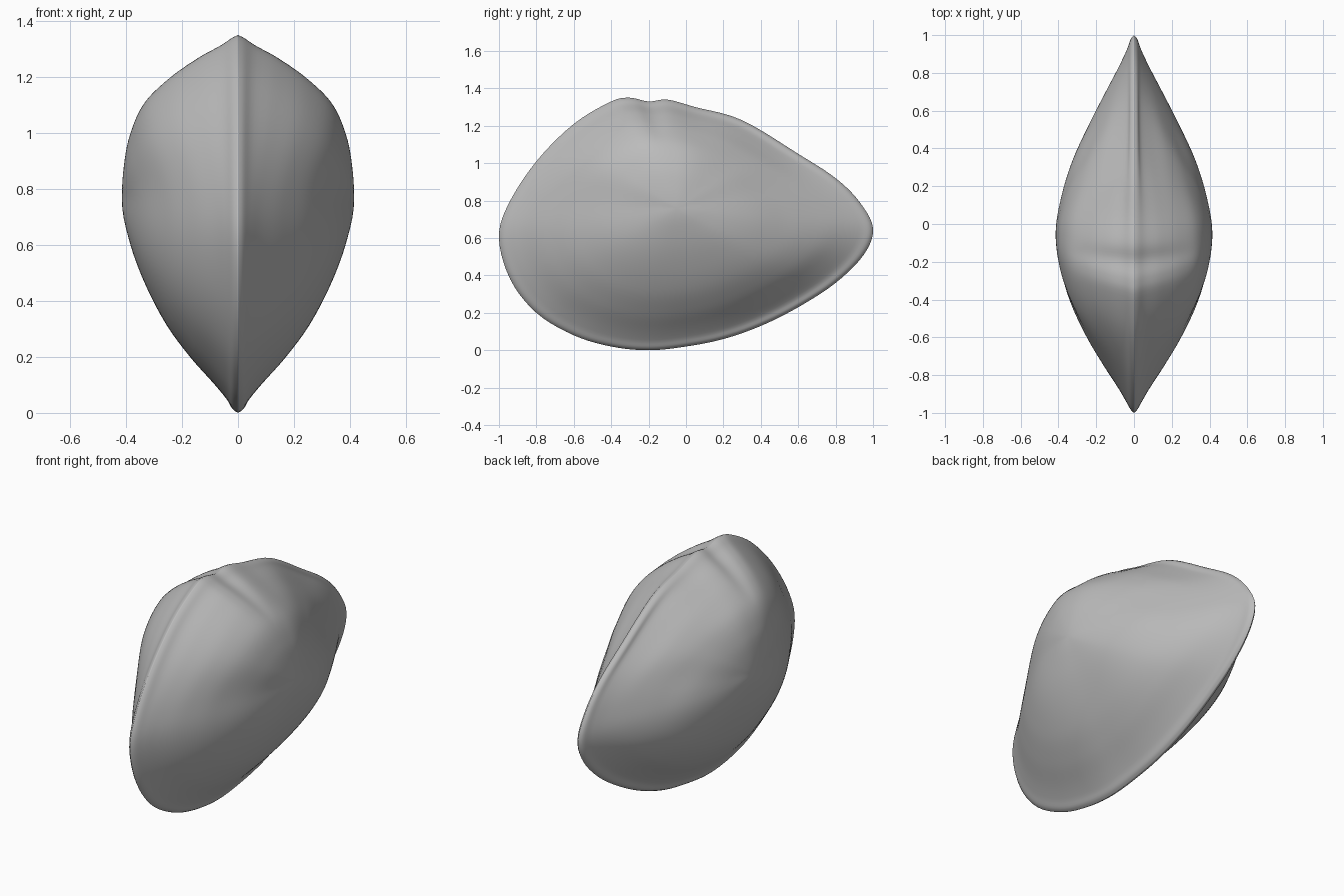
import bpy, bmesh, math

cube = bpy.data.objects.get("Cube")
if cube:
    bpy.data.objects.remove(cube, do_unlink=True)

mat = bpy.data.materials.new("shell grey")
mat.use_nodes = True
GREY = (0.5, 0.5, 0.5, 1)
mat.diffuse_color = GREY
mat.node_tree.nodes["Principled BSDF"].inputs["Base Color"].default_value = GREY

# Side outline of the shell as (y, z), from the beak round the back
OUTLINE = [(-.3, 1.35), (-.2, 1.33), (-.1, 1.34), (.05, 1.3), (.3, 1.23), (.6, 1.05),
           (.8, .92), (.93, .79), (1, .65), (.95, .51), (.8, .36), (.6, .23), (.4, .13),
           (.2, .06), (0, .02), (-.2, 0), (-.4, .02), (-.6, .08), (-.8, .2), (-.94, .38),
           (-1, .6), (-.95, .78), (-.8, 1.01), (-.6, 1.21), (-.4, 1.33)]
CENTRE_Y, CENTRE_Z, BULGE = -.05, .76, .415

# Half thickness at growing distances from the rim, in eight directions
STEPS = [0, .015, .06, .13, .25, .4, .6, .8, 1]
PROFILES = [
    [0, .015, .033, .065, .127, .207, .31, .38, BULGE],   # back
    [0, .018, .034, .085, .18, .267, .347, .395, BULGE],  # back top
    [0, .02, .06, .135, .237, .33, .385, .408, BULGE],    # top
    [0, .018, .052, .125, .232, .318, .375, .405, BULGE], # front top
    [0, .016, .042, .085, .165, .253, .338, .39, BULGE],  # front
    [0, .016, .04, .083, .165, .253, .338, .39, BULGE],   # front bottom
    [0, .018, .038, .083, .168, .254, .332, .387, BULGE], # bottom
    [0, .018, .033, .085, .185, .272, .345, .392, BULGE], # back bottom
]
SUB, RINGS, BLUR = 5, 36, 6


def spline(a, b, c, d, t):
    """Smooth curve from b to c."""
    return b + .5 * t * (c - a + t * (2*a - 5*b + 4*c - d + t * (3*(b - c) + d - a)))


def thickness(profile, t):
    """Smooth thickness at distance t from the rim, flat at the centre."""
    i = max(k for k in range(len(STEPS) - 1) if STEPS[k] <= t)

    def slope(k):
        if k == len(STEPS) - 1:
            return 0
        lo = max(k - 1, 0)
        return (profile[k + 1] - profile[lo]) / (STEPS[k + 1] - STEPS[lo])
    h = STEPS[i + 1] - STEPS[i]
    u = (t - STEPS[i]) / h
    s = u * u * (3 - 2 * u)
    return (profile[i] * (1 - s) + profile[i + 1] * s
            + h * u * (1 - u) * (slope(i) * (1 - u) - slope(i + 1) * u))


def half_width(y, z, t):
    """Blend the profiles nearest to the direction of a rim point."""
    turn = math.atan2((z - CENTRE_Z) / .67, y - CENTRE_Y) / math.tau * len(PROFILES)
    i = math.floor(turn)
    near = [thickness(PROFILES[(i + k) % len(PROFILES)], t) for k in (-1, 0, 1, 2)]
    return spline(*near, turn - i)


# Refine the outline, and even it out for the inner rings
rim = []
count = len(OUTLINE)
for i in range(count):
    near = [OUTLINE[(i + k) % count] for k in (-1, 0, 1, 2)]
    for s in range(SUB):
        rim.append(tuple(spline(*[p[axis] for p in near], s / SUB) for axis in (0, 1)))
n = len(rim)
window = range(-BLUR, BLUR + 1)
even = [tuple(sum(rim[(i + k) % n][axis] for k in window) / len(window) for axis in (0, 1))
        for i in range(n)]

# One valve as rings shrinking from the rim to the centre
bm = bmesh.new()
rings = []
for r in range(RINGS):
    t = (r / RINGS) ** 1.6
    w = min(1, 2 * t)
    w = w * w * (3 - 2 * w)
    ring = []
    for (y, z), (ey, ez) in zip(rim, even):
        py, pz = y + (ey - y) * w, z + (ez - z) * w
        ring.append(bm.verts.new((half_width(ey, ez, t),
                                  py + (CENTRE_Y - py) * t,
                                  pz + (CENTRE_Z - pz) * t)))
    rings.append(ring)
crown = bm.verts.new((BULGE, CENTRE_Y, CENTRE_Z))
for outer, inner in zip(rings, rings[1:]):
    for i in range(n):
        j = (i + 1) % n
        bm.faces.new((outer[i], outer[j], inner[j], inner[i]))
for i in range(n):
    bm.faces.new((rings[-1][i], rings[-1][(i + 1) % n], crown))
bmesh.ops.recalc_face_normals(bm, faces=bm.faces)
if sum(f.normal.x for f in bm.faces) < 0:
    bmesh.ops.reverse_faces(bm, faces=bm.faces)

mesh = bpy.data.meshes.new("clam_shell")
bm.to_mesh(mesh)
bm.free()
mesh.materials.append(mat)
mesh.polygons.foreach_set("use_smooth", [True] * len(mesh.polygons))
shell = bpy.data.objects.new("clam_shell", mesh)
bpy.context.collection.objects.link(shell)

# Matching second valve
mirror = shell.modifiers.new("second valve", "MIRROR")
mirror.use_axis[0] = True
mirror.use_mirror_merge = True
mirror.merge_threshold = .0005
